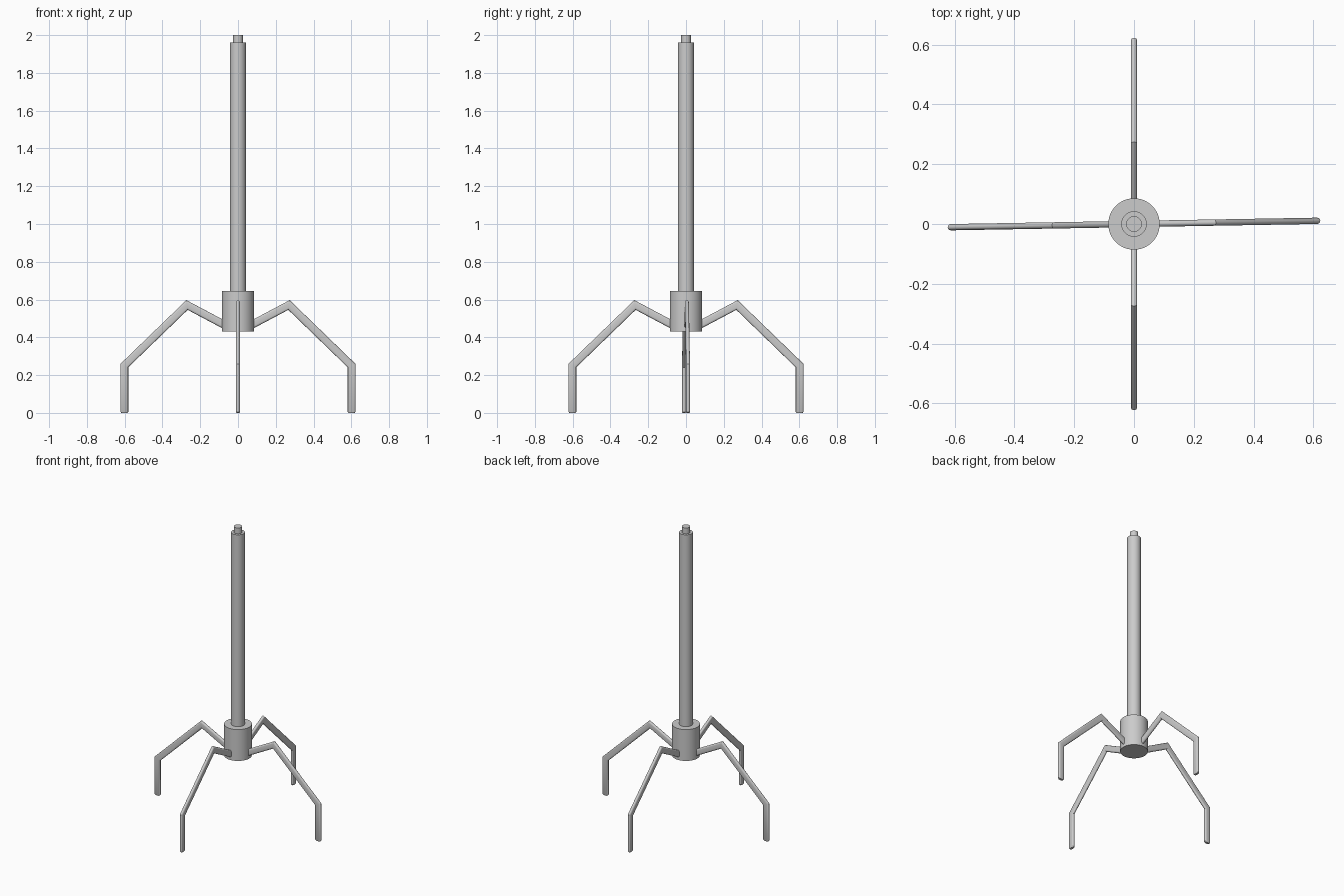
import bpy, math
from mathutils import Vector

if "Cube" in bpy.data.objects:
    bpy.data.objects.remove(bpy.data.objects["Cube"])


def finish(obj):
    bpy.ops.object.select_all(action='DESELECT')
    obj.select_set(True)
    bpy.context.view_layer.objects.active = obj
    bpy.ops.object.shade_smooth_by_angle(angle=math.radians(32))


def cylinder(name, radius, z0, z1):
    bpy.ops.mesh.primitive_cylinder_add(vertices=48, radius=radius, depth=z1 - z0,
                                        location=(0, 0, (z0 + z1) / 2))
    obj = bpy.context.object
    obj.name = name
    finish(obj)


# Central post
cylinder("hub", 0.086, 0.43, 0.645)
cylinder("pole", 0.0425, 0.62, 1.96)
cylinder("pole_tip", 0.026, 1.94, 2.0)

# Flat oval tube section: (across the bend plane, sideways)
HALF_W, HALF_T, SEG = 0.021, 0.0105, 8
section = []
for side in (1, -1):
    for i in range(SEG + 1):
        a = -math.pi / 2 + math.pi * i / SEG
        section.append((side * (HALF_W - HALF_T + HALF_T * math.cos(a)),
                        side * HALF_T * math.sin(a)))

# Leg centreline in (radius, z), from inside the hub to the foot
path = [Vector(p) for p in ((0.055, 0.457), (0.27, 0.571), (0.602, 0.25),
                            (0.602, 0.006), (0.602, 0.0))]


def leg(name, angle):
    verts, faces, n = [], [], len(section)
    for k, p in enumerate(path):
        d_in = (p - path[max(k - 1, 0)]).normalized() if k else None
        d_out = (path[k + 1] - p).normalized() if k < len(path) - 1 else d_in
        d_in = d_in or d_out
        t = (d_in + d_out).normalized()
        normal = Vector((-t.y, t.x))
        miter = 1 / t.dot(d_out)
        shrink = 0.75 if k == len(path) - 1 else 1  # rounded foot edge
        for w, s in section:
            q = p + normal * w * miter * shrink
            verts.append((q.x, s * shrink, q.y))
    for k in range(len(path) - 1):
        for i in range(n):
            j = (i + 1) % n
            faces.append((k * n + i, k * n + j, (k + 1) * n + j, (k + 1) * n + i))
    faces.append(tuple(reversed(range(n))))
    faces.append(tuple(range((len(path) - 1) * n, len(path) * n)))
    mesh = bpy.data.meshes.new(name)
    mesh.from_pydata(verts, [], faces)
    mesh.validate()
    obj = bpy.data.objects.new(name, mesh)
    bpy.context.collection.objects.link(obj)
    obj.rotation_euler.z = math.radians(angle)
    bpy.context.view_layer.objects.active = obj
    obj.select_set(True)
    bpy.ops.object.mode_set(mode='EDIT')
    bpy.ops.mesh.select_all(action='SELECT')
    bpy.ops.mesh.normals_make_consistent(inside=False)
    bpy.ops.object.mode_set(mode='OBJECT')
    finish(obj)


# Four legs; the side pair is turned very slightly
for name, angle in (("right_leg", 1), ("back_leg", 90),
                    ("left_leg", 181), ("front_leg", 270)):
    bpy.ops.object.select_all(action='DESELECT')
    leg(name, angle)
